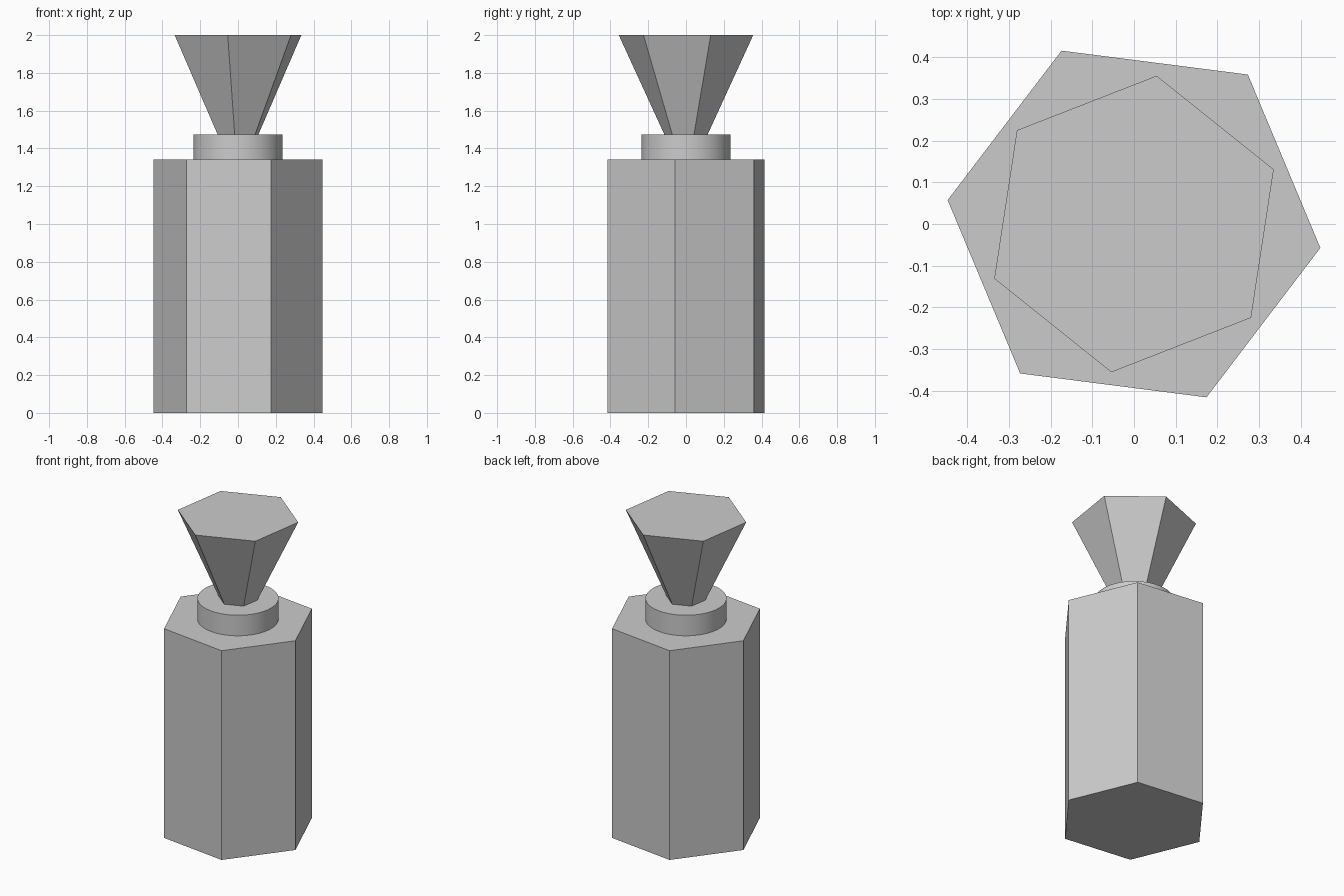
import bpy
from math import radians

cube = bpy.data.objects.get("Cube")
if cube:
    bpy.data.objects.remove(cube, do_unlink=True)

GREY = (0.6, 0.6, 0.6, 1.0)
grey = bpy.data.materials.new("plain grey")
grey.use_nodes = True
grey.diffuse_color = GREY
grey.node_tree.nodes["Principled BSDF"].inputs["Base Color"].default_value = GREY


def prism(name, sides, bottom_radius, top_radius, z0, z1, first_corner=0):
    """Capped straight or tapered prism; first_corner is the angle from +x."""
    # Cone primitives start their first corner on +y
    bpy.ops.mesh.primitive_cone_add(
        vertices=sides, radius1=bottom_radius, radius2=top_radius,
        depth=z1 - z0, location=(0, 0, (z0 + z1) / 2),
        rotation=(0, 0, radians(first_corner - 90)))
    obj = bpy.context.object
    obj.name = name
    obj.data.materials.append(grey)
    return obj


# Hexagonal bottle body
prism("bottle_body", 6, 0.451, 0.451, 0, 1.342, -7.3)

# Round neck with smooth side
prism("bottle_neck", 48, 0.236, 0.236, 1.342, 1.474)
bpy.ops.object.shade_smooth_by_angle(angle=radians(30))

# Flared hexagonal stopper
prism("stopper", 6, 0.116, 0.36, 1.474, 2, 21.3)
